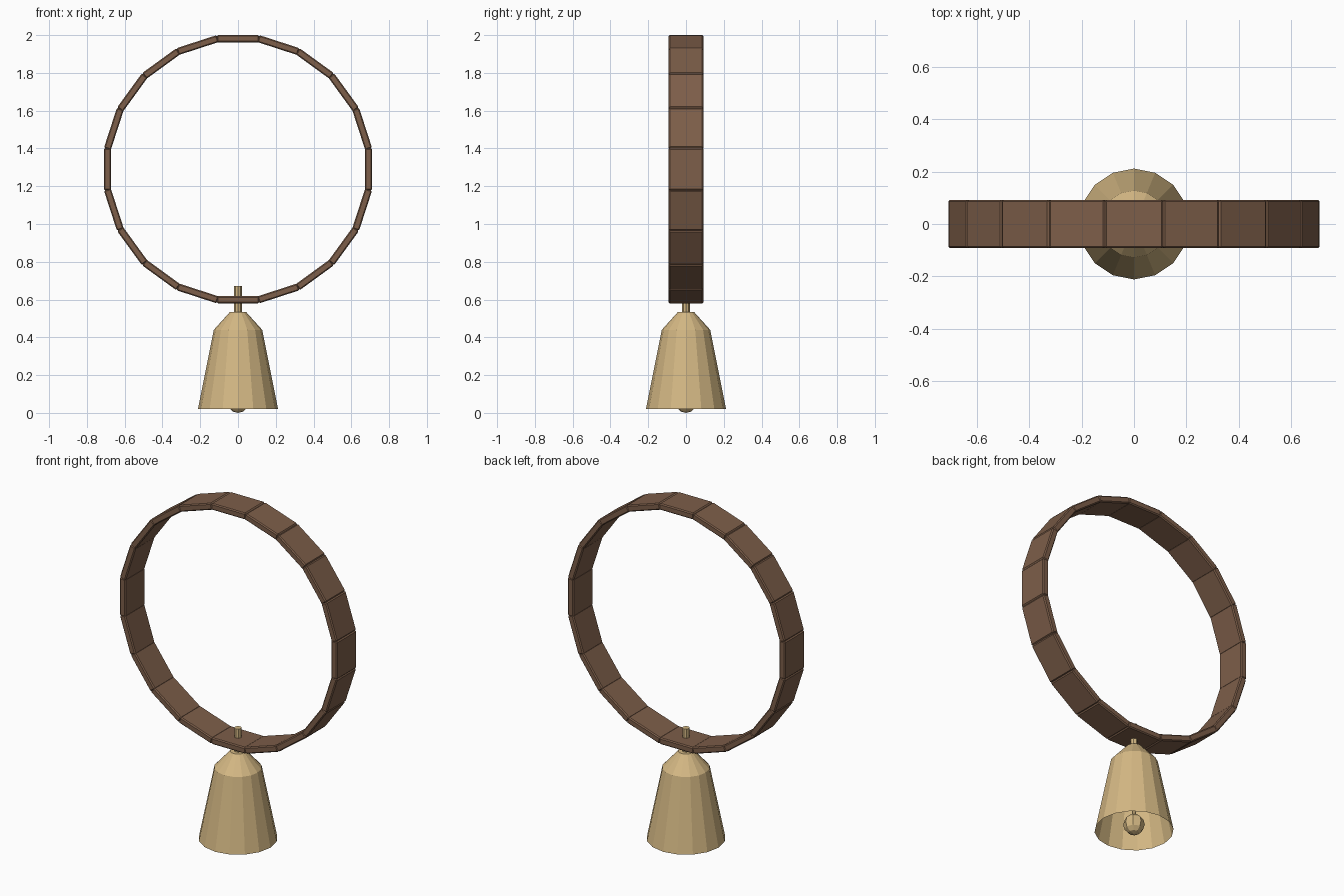
import bpy, bmesh, math
from mathutils import Matrix

if "Cube" in bpy.data.objects:
    bpy.data.objects.remove(bpy.data.objects["Cube"])


def material(name, color):
    m = bpy.data.materials.new(name)
    m.diffuse_color = (*color, 1)
    m.use_nodes = True
    m.node_tree.nodes["Principled BSDF"].inputs["Base Color"].default_value = m.diffuse_color
    return m


wood = material("brown_wood", (0.205, 0.112, 0.067))
brass = material("pale_brass", (0.66, 0.48, 0.23))


def finish(name, bm, mat):
    me = bpy.data.meshes.new(name)
    bm.to_mesh(me)
    bm.free()
    me.materials.append(mat)
    ob = bpy.data.objects.new(name, me)
    bpy.context.collection.objects.link(ob)
    return ob


def revolve(name, profile, sides, mat, cap_bottom=True):
    # Faceted surface of revolution from (radius, z) points, bottom to top
    bm = bmesh.new()
    rings = []
    for r, z in profile:
        rings.append([bm.verts.new((r * math.cos(2 * math.pi * i / sides),
                                    r * math.sin(2 * math.pi * i / sides), z))
                      for i in range(sides)])
    for lo, hi in zip(rings, rings[1:]):
        for i in range(sides):
            j = (i + 1) % sides
            bm.faces.new((lo[i], lo[j], hi[j], hi[i]))
    bm.faces.new(rings[-1])
    if cap_bottom:
        bm.faces.new(rings[0][::-1])
    return finish(name, bm, mat)


# Hoop made of twenty bevelled planks
COUNT, CENTRE_Z, OUTER, THICK, WIDTH, LENGTH = 20, 1.29, 0.71, 0.038, 0.184, 0.223
for k in range(COUNT):
    bm = bmesh.new()
    bmesh.ops.create_cube(bm, size=1, matrix=Matrix.Diagonal((LENGTH, WIDTH, THICK, 1)))
    bmesh.ops.bevel(bm, geom=bm.edges[:], offset=0.006, segments=1,
                    affect='EDGES', profile=0.5)
    place = (Matrix.Translation((0, 0, CENTRE_Z))
             @ Matrix.Rotation(2 * math.pi * k / COUNT, 4, 'Y')
             @ Matrix.Translation((0, 0, OUTER - THICK / 2)))
    bmesh.ops.transform(bm, matrix=place, verts=bm.verts[:])
    finish(f"hoop_plank_{k + 1:02d}", bm, wood)

# Bell shell, open at the bottom
revolve("bell_shell", [(0.212, 0.02), (0.128, 0.44), (0.042, 0.535)], 16, brass, False)

# Pin that holds the bell to the hoop
revolve("hanger_pin", [(0.02, 0.5), (0.02, 0.672)], 8, brass)

# Clapper and its rod
revolve("clapper_rod", [(0.011, 0.08), (0.011, 0.53)], 8, brass)
bm = bmesh.new()
bmesh.ops.create_uvsphere(bm, u_segments=8, v_segments=6, radius=0.058,
                          matrix=Matrix.Translation((0, 0, 0.058)))
finish("clapper_ball", bm, brass)
